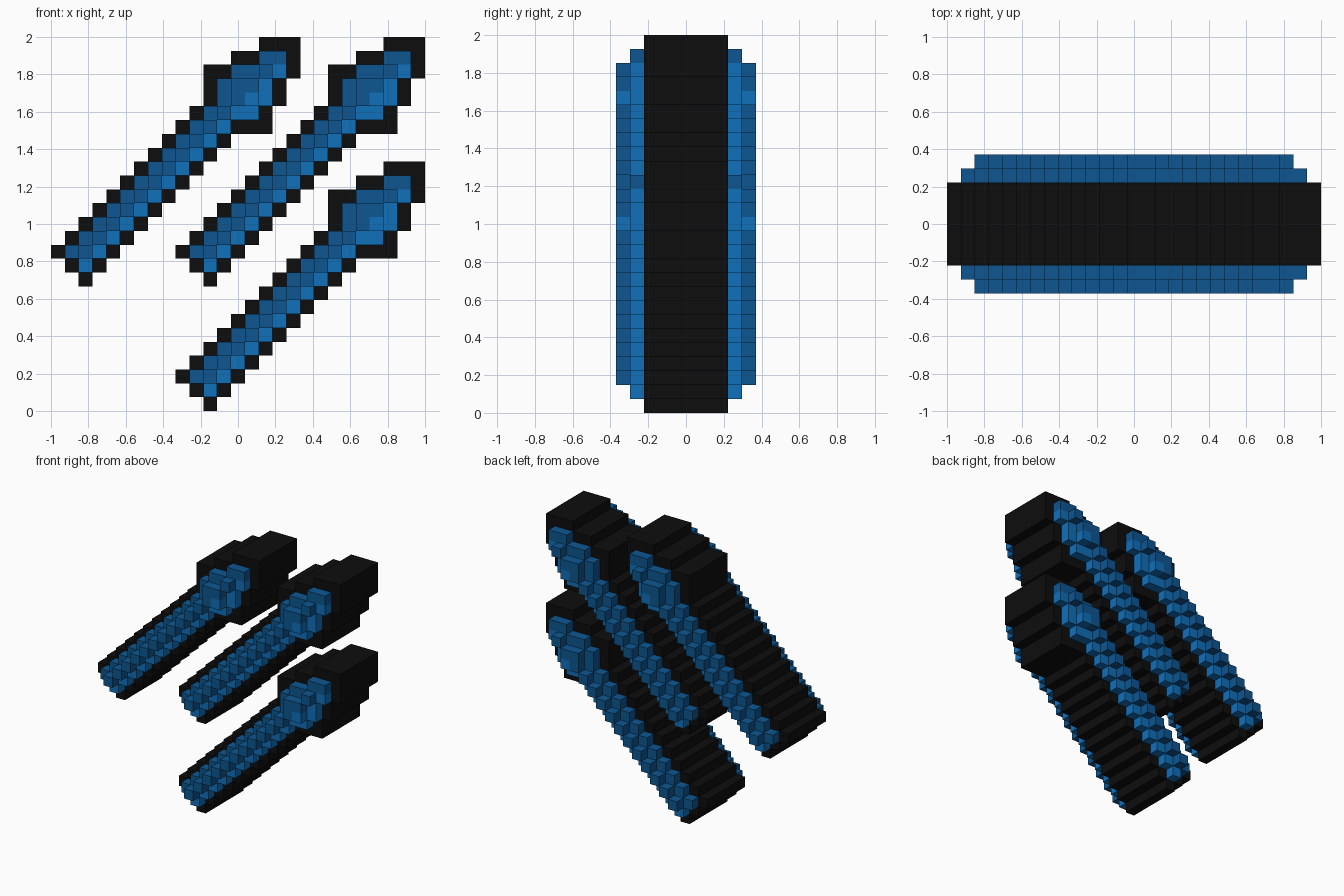
import bpy
import bmesh
from mathutils import Vector

cube = bpy.data.objects.get("Cube")
if cube:
    bpy.data.objects.remove(cube, do_unlink=True)

U = 2 / 27                                   # size of one block
SIDES = [(1, 0), (-1, 0), (0, 1), (0, -1)]


def make_material(name, rgb):
    mat = bpy.data.materials.new(name)
    mat.use_nodes = True
    color = (*rgb, 1)
    mat.diffuse_color = color
    bsdf = next(n for n in mat.node_tree.nodes if n.type == 'BSDF_PRINCIPLED')
    bsdf.inputs["Base Color"].default_value = color
    return mat


black = make_material("black", (0.004, 0.004, 0.004))
deep_blue = make_material("deep blue", (0.004, 0.093, 0.285))
bright_blue = make_material("bright blue", (0.005, 0.16, 0.49))


def neighbours(cell):
    return [(cell[0] + dx, cell[1] + dz) for dx, dz in SIDES]


def is_blue(c, r):
    shaft = abs(c - r) <= 1 and c + r >= 3
    head = abs(c - r) == 2 and c + r in (26, 28)
    return shaft or head


# Blue diagonal rod with a wider head, surrounded by a one-block rim
blue = {(c, r) for c in range(1, 17) for r in range(1, 17) if is_blue(c, r)}
rim = {n for cell in blue for n in neighbours(cell)} - blue
rim |= {(11, 15), (15, 11), (17, 17)}        # square corners of the head

# Half thickness in blocks: rim, blue edge, raised blue core
depth = {cell: 3 for cell in rim}
for cell in blue:
    depth[cell] = 5 if all(n in blue for n in neighbours(cell)) else 4


def add_face(bm, corners, outward, index):
    face = bm.faces.new([bm.verts.new(Vector(p) * U) for p in corners])
    face.normal_update()
    if face.normal.dot(Vector(outward)) < 0:
        face.normal_flip()
    face.material_index = index


def block_mesh(name, cells, materials, color_rule):
    """Outer skin of the stepped blocks, open only against neighbouring blocks."""
    bm = bmesh.new()
    for c, r in sorted(cells):
        d, index = depth[c, r], color_rule(c, r)
        for s in (-1, 1):
            add_face(bm, [(c, s * d, r), (c + 1, s * d, r),
                          (c + 1, s * d, r + 1), (c, s * d, r + 1)], (0, s, 0), index)
        for dx, dz in SIDES:
            low = depth.get((c + dx, r + dz), 0)
            if low >= d:
                continue
            spans = [(low, d), (-d, -low)] if low else [(-d, d)]
            # The two ends of the block edge on this side
            if dx:
                x = c + (dx > 0)
                a, b = (x, r), (x, r + 1)
            else:
                z = r + (dz > 0)
                a, b = (c, z), (c + 1, z)
            for y0, y1 in spans:
                add_face(bm, [(a[0], y0, a[1]), (b[0], y0, b[1]),
                              (b[0], y1, b[1]), (a[0], y1, a[1])], (dx, 0, dz), index)
    bmesh.ops.remove_doubles(bm, verts=bm.verts, dist=U / 100)
    mesh = bpy.data.meshes.new(name)
    bm.to_mesh(mesh)
    bm.free()
    for mat in materials:
        mesh.materials.append(mat)
    return mesh


rim_mesh = block_mesh("rod_rim", rim, [black], lambda c, r: 0)
core_mesh = block_mesh("rod_core", blue, [deep_blue, bright_blue],
                       lambda c, r: int(c > r))

# Three identical rods: upper left, upper right and lower right
for place, col, row in (("upper_left", 0, 9), ("upper_right", 9, 9), ("lower_right", 9, 0)):
    for part, mesh in (("rim", rim_mesh), ("core", core_mesh)):
        obj = bpy.data.objects.new(f"{place}_rod_{part}", mesh)
        obj.location = (col * U - 1, 0, row * U)
        bpy.context.collection.objects.link(obj)
